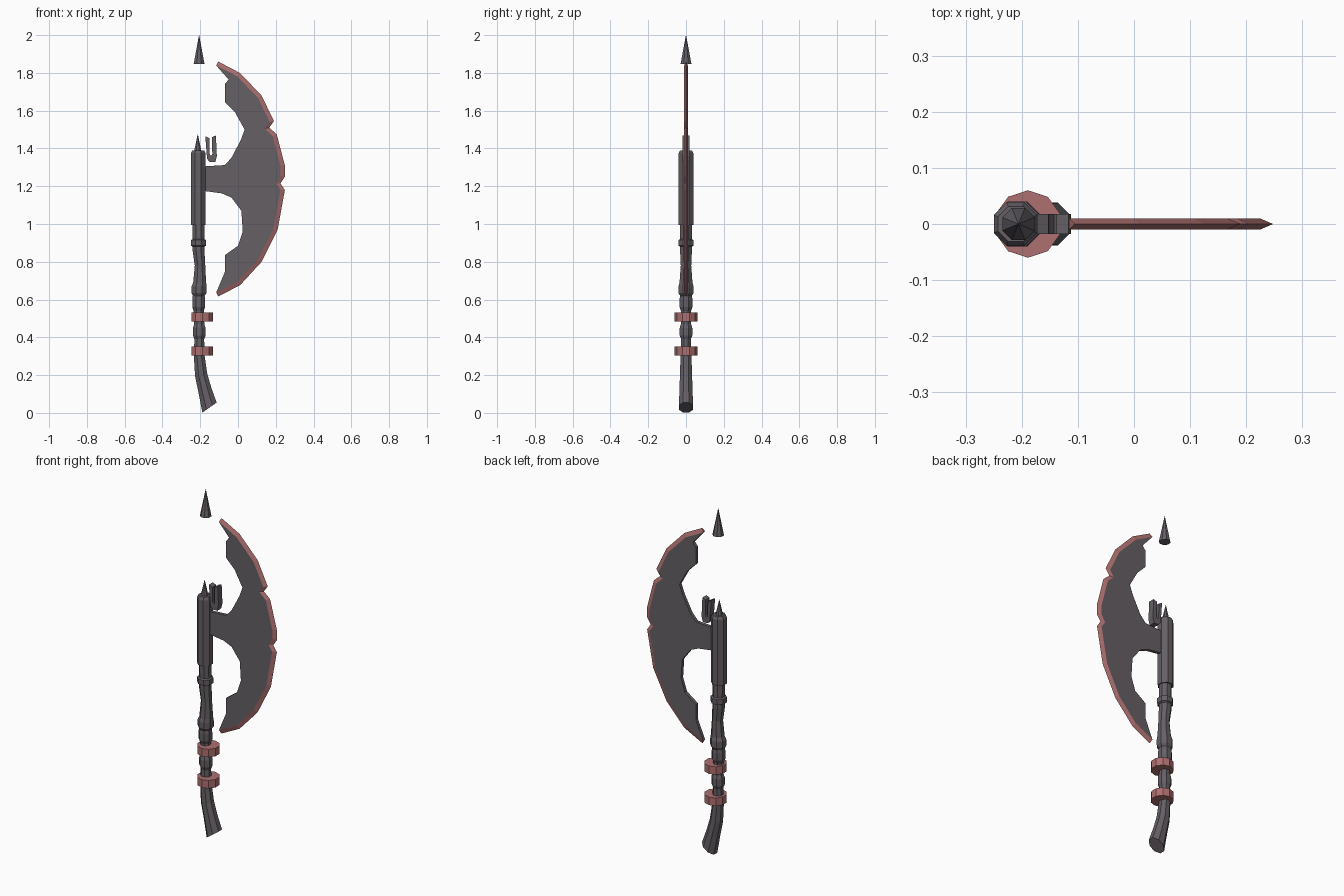
import bpy, bmesh, math
from mathutils import Vector

if "Cube" in bpy.data.objects:
    bpy.data.objects.remove(bpy.data.objects["Cube"])


def material(name, rgb):
    m = bpy.data.materials.new(name)
    m.diffuse_color = (*rgb, 1)
    m.use_nodes = True
    m.node_tree.nodes["Principled BSDF"].inputs["Base Color"].default_value = m.diffuse_color
    return m


IRON = material("dark iron", (0.13, 0.115, 0.13))
RED = material("dull red", (0.42, 0.16, 0.16))


def finish(bm, name, *mats):
    bmesh.ops.recalc_face_normals(bm, faces=bm.faces)
    me = bpy.data.meshes.new(name)
    bm.to_mesh(me)
    bm.free()
    for m in mats:
        me.materials.append(m)
    ob = bpy.data.objects.new(name, me)
    bpy.context.collection.objects.link(ob)
    return ob


def lathe(name, rings, mat, sides=8, turn=0.5):
    """Loft rings (x, z, radius, slope); slope tilts the ring along x."""
    bm = bmesh.new()
    loops = []
    for x, z, r, slope in rings:
        loop = []
        for i in range(sides):
            a = 2 * math.pi * (i + turn) / sides
            dx = r * math.cos(a)
            loop.append(bm.verts.new((x + dx, r * math.sin(a), z + slope * dx)))
        loops.append(loop)
    for a, b in zip(loops, loops[1:]):
        for i in range(sides):
            j = (i + 1) % sides
            bm.faces.new((a[i], a[j], b[j], b[i]))
    bm.faces.new(loops[0])
    bm.faces.new(loops[-1])
    return finish(bm, name, mat)


def spike(name, x, z, r, h):
    return lathe(name, [(x, z, r, 0), (x, z + h, 0.0006, 0)], IRON)


# Wooden-style shaft with curved tail, collars and grip bulges
lathe("shaft", [
    (-0.151, 0.028, 0.041, 0.70), (-0.175, 0.12, 0.037, 0.35), (-0.195, 0.20, 0.035, 0.2),
    (-0.205, 0.30, 0.031, 0), (-0.205, 0.39, 0.028, 0), (-0.205, 0.41, 0.036, 0),
    (-0.205, 0.45, 0.036, 0), (-0.205, 0.47, 0.029, 0), (-0.208, 0.54, 0.029, 0),
    (-0.208, 0.56, 0.037, 0), (-0.208, 0.60, 0.037, 0), (-0.208, 0.62, 0.034, 0),
    (-0.206, 0.635, 0.043, 0), (-0.206, 0.67, 0.043, 0), (-0.203, 0.69, 0.037, 0),
    (-0.201, 0.78, 0.030, 0), (-0.209, 0.86, 0.034, 0), (-0.209, 0.88, 0.034, 0),
    (-0.209, 0.885, 0.043, 0), (-0.209, 0.915, 0.043, 0), (-0.209, 0.92, 0.034, 0),
    (-0.21, 1.02, 0.034, 0)], IRON)

# Head socket and spikes
lathe("head_socket", [(-0.211, 0.995, 0.042, 0), (-0.211, 1.375, 0.042, 0),
                      (-0.211, 1.39, 0.034, 0)], IRON)
spike("small_spike", -0.213, 1.385, 0.021, 0.09)
spike("top_spike", -0.206, 1.847, 0.031, 0.153)

# Red grip rings
for label, z in (("lower", 0.305), ("upper", 0.485)):
    lathe(label + "_grip_ring", [(-0.189, z, 0.06, 0), (-0.189, z + 0.046, 0.06, 0)],
          RED, sides=10)

# Blade: cutting edge from top to bottom, then inner outline from bottom to top
edge = [(-0.105, 1.86), (0.01, 1.80), (0.125, 1.68), (0.19, 1.545), (0.165, 1.51),
        (0.205, 1.475), (0.248, 1.31), (0.248, 1.25), (0.225, 1.215), (0.248, 1.18),
        (0.21, 0.97), (0.125, 0.80), (0.01, 0.675), (-0.105, 0.617)]
inner = [(-0.07, 0.745), (-0.07, 0.835), (0, 0.885), (0.025, 0.96), (0.018, 1.07),
         (-0.035, 1.14), (-0.085, 1.162), (-0.18, 1.175), (-0.18, 1.305), (-0.07, 1.312),
         (-0.035, 1.35), (0.015, 1.445), (0.035, 1.50), (-0.015, 1.59), (-0.07, 1.645),
         (-0.07, 1.74), (-0.05, 1.765)]


def inset(points, width):
    out = []
    for i, p in enumerate(points):
        a = Vector(points[max(i - 1, 0)])
        b = Vector(points[min(i + 1, len(points) - 1)])
        d = (b - a).normalized()
        out.append(Vector(p) + width * Vector((d.y, -d.x)))
    return out


bm = bmesh.new()
T = 0.0095
line = inset(edge, 0.023)
n = len(edge)
rim = [bm.verts.new((x, 0, z)) for x, z in edge]
sides = []
for y in (-T, T):
    loop = [bm.verts.new((x, y, z)) for x, z in list(line) + inner]
    bm.faces.new(loop)
    for i in range(n - 1):                       # red bevel
        bm.faces.new((rim[i], rim[i + 1], loop[i + 1], loop[i])).material_index = 1
    sides.append(loop)
f, b = sides
for i in range(n - 1, len(f)):                   # inner wall
    j = (i + 1) % len(f)
    bm.faces.new((f[i], f[j], b[j], b[i]))
for i in (0, n - 1):                             # closed tips
    bm.faces.new((rim[i], f[i], b[i])).material_index = 1
finish(bm, "blade", IRON, RED)

# Forked clasp beside the socket
fork = [(-0.173, 1.465), (-0.152, 1.455), (-0.150, 1.37), (-0.143, 1.36), (-0.136, 1.37),
        (-0.138, 1.46), (-0.117, 1.468), (-0.112, 1.36), (-0.120, 1.328), (-0.150, 1.328),
        (-0.164, 1.345)]
bm = bmesh.new()
f, b = [[bm.verts.new((x, y, z)) for x, z in fork] for y in (-0.018, 0.018)]
bm.faces.new(f)
bm.faces.new(b)
for i in range(len(fork)):
    j = (i + 1) % len(fork)
    bm.faces.new((f[i], f[j], b[j], b[i]))
finish(bm, "forked_clasp", IRON)
